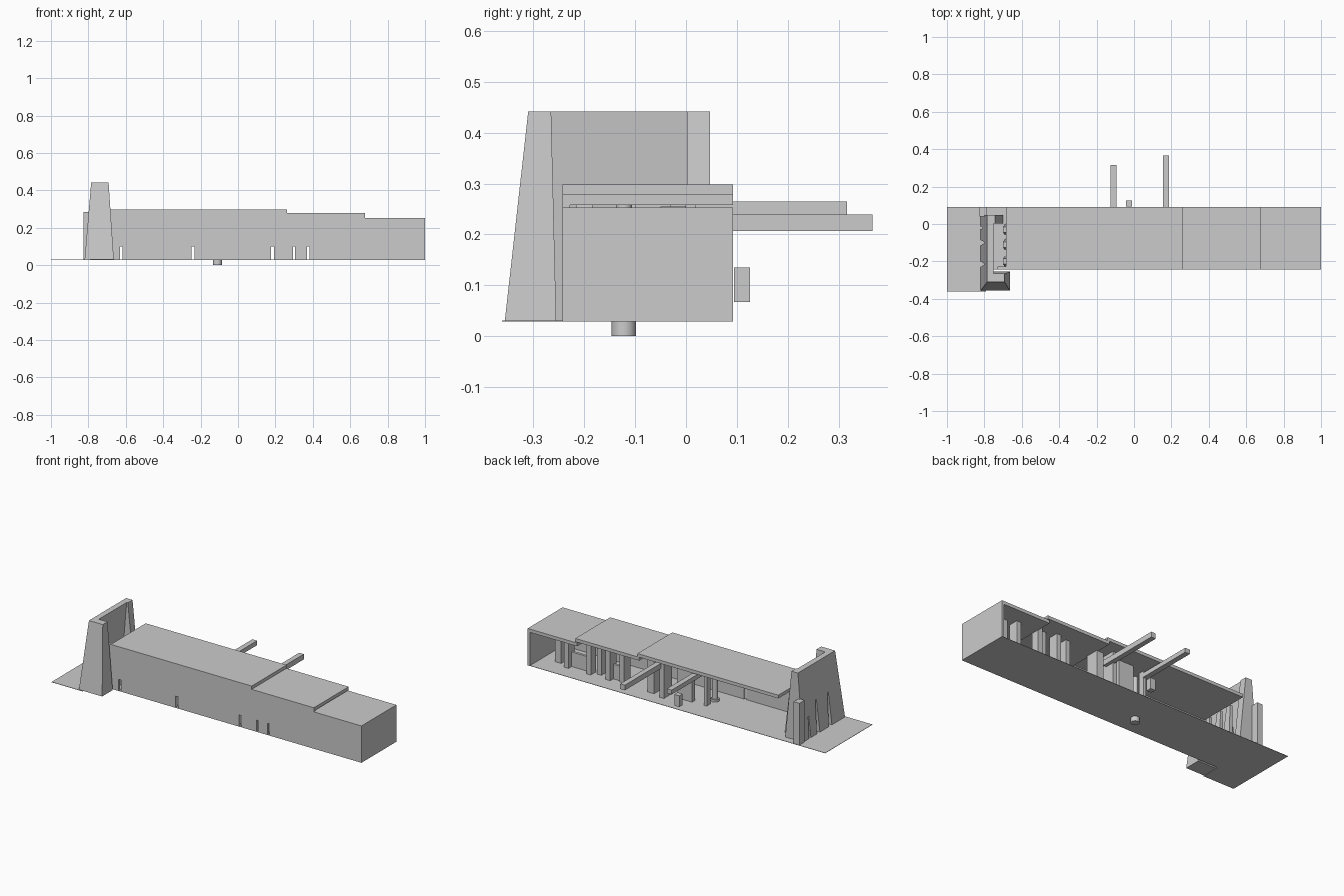
import bpy, bmesh, math

if "Cube" in bpy.data.objects:
    bpy.data.objects.remove(bpy.data.objects["Cube"])

Z0 = 0.03          # ground level
ZT = 0.442         # tower top


def finish(name, bm):
    bmesh.ops.recalc_face_normals(bm, faces=bm.faces)
    me = bpy.data.meshes.new(name)
    bm.to_mesh(me)
    bm.free()
    ob = bpy.data.objects.new(name, me)
    bpy.context.collection.objects.link(ob)
    return ob


def loft(name, low, high):
    """Solid between two matching point loops."""
    bm = bmesh.new()
    a = [bm.verts.new(p) for p in low]
    b = [bm.verts.new(p) for p in high]
    bm.faces.new(a[::-1])
    bm.faces.new(b)
    n = len(a)
    for i in range(n):
        j = (i + 1) % n
        bm.faces.new((a[i], a[j], b[j], b[i]))
    return finish(name, bm)


def rect(x0, x1, y0, y1, z):
    return [(x0, y0, z), (x1, y0, z), (x1, y1, z), (x0, y1, z)]


def box(name, x0, x1, y0, y1, z0, z1):
    return loft(name, rect(x0, x1, y0, y1, z0), rect(x0, x1, y0, y1, z1))


def notched_base(slots):
    """Bottom edge running left to right with notches (centre, width, height)."""
    pts = []
    for c, w, h, taper in slots:
        pts += [(c - w / 2, Z0), (c - w / 2 * taper, h),
                (c + w / 2 * taper, h), (c + w / 2, Z0)]
    return pts


def cylinder(name, x, y, r0, r1, z0, z1, n=32):
    def ring(r, z):
        return [(x + r * math.cos(2 * math.pi * i / n),
                 y + r * math.sin(2 * math.pi * i / n), z) for i in range(n)]
    ob = loft(name, ring(r0, z0), ring(r1, z1))
    bpy.context.view_layer.objects.active = ob
    ob.select_set(True)
    bpy.ops.object.shade_smooth_by_angle()
    ob.select_set(False)


# L-shaped ground sheet
ground = [(-1, -0.362), (-0.79, -0.362), (-0.79, -0.243), (1, -0.243), (1, 0.092), (-1, 0.092)]
loft("ground", [(x, y, Z0 - 0.001) for x, y in ground], [(x, y, Z0 + 0.001) for x, y in ground])

# Front wall with stepped top and slots along the foot
slots = [(-0.625, 0.014, 0.10, 1), (-0.24, 0.017, 0.10, 1), (0.185, 0.017, 0.10, 1),
         (0.30, 0.012, 0.10, 1), (0.375, 0.012, 0.10, 1)]
wall = [(-0.73, Z0)] + notched_base(slots) + [
    (1, Z0), (1, 0.253), (0.68, 0.253), (0.68, 0.278), (0.262, 0.278), (0.262, 0.298), (-0.73, 0.298)]
loft("front_wall", [(x, -0.243, z) for x, z in wall], [(x, -0.228, z) for x, z in wall])

# End wall and three stepped roof slabs
box("end_wall", 0.985, 1, -0.243, 0.092, Z0, 0.253)
for i, (x0, x1, z) in enumerate([(-0.685, 0.262, 0.298), (0.25, 0.68, 0.278), (0.668, 1, 0.253)]):
    box(f"roof_{i + 1}", x0, x1, -0.243, 0.092, z - 0.02, z)

# Interior piers and partitions: x0, x1, y0, y1, top
piers = [(0.86, 0.90, -0.06, -0.03, 0.235), (0.79, 0.82, -0.06, 0.0, 0.235),
         (0.64, 0.67, -0.05, 0.0, 0.255), (0.59, 0.62, -0.10, -0.03, 0.258),
         (0.51, 0.54, -0.06, 0.0, 0.258), (0.43, 0.46, -0.08, -0.02, 0.258),
         (0.215, 0.26, -0.08, 0.0, 0.258), (0.135, 0.165, -0.06, 0.02, 0.278),
         (-0.02, 0.08, -0.06, -0.03, 0.278), (-0.115, -0.095, -0.07, -0.035, 0.278)]
for i, (x0, x1, y0, y1, z) in enumerate(piers):
    box(f"pier_{i + 1}", x0, x1, y0, y1, Z0, z)
for i, (x0, x1) in enumerate([(0.67, 0.79), (0.46, 0.51)]):
    box(f"low_partition_{i + 1}", x0, x1, -0.045, -0.03, Z0, 0.12)

# Projecting beams
box("long_beam", 0.155, 0.186, -0.035, 0.366, 0.207, 0.239)
box("short_beam", -0.125, -0.093, -0.04, 0.316, 0.238, 0.265)

# Small stacked blocks at the open side
box("lower_block", -0.043, -0.01, 0.094, 0.126, 0.067, 0.101)
box("upper_block", -0.043, -0.01, 0.094, 0.126, 0.101, 0.135)

# Round column with its foot below ground
cylinder("column_foot", -0.11, -0.122, 0.024, 0.024, 0, 0.045)
cylinder("column", -0.11, -0.122, 0.016, 0.016, 0.045, 0.28)

# Tower: battered front leg
loft("tower_front", rect(-0.82, -0.664, -0.356, -0.255, Z0), rect(-0.785, -0.692, -0.31, -0.265, ZT))

# Tower: leaning side wall with tapered slots
side = [(-0.356, Z0)] + notched_base([(-0.215, 0.03, 0.23, 0.3), (-0.10, 0.03, 0.23, 0.3),
                                      (-0.02, 0.016, 0.16, 0.4)])
side += [(0.047, Z0), (0.047, ZT), (-0.31, ZT)]


def lean(a, b):
    return [(a + (b - a) * (z - Z0) / (ZT - Z0), y, z) for y, z in side]


loft("tower_side", lean(-0.82, -0.785), lean(-0.785, -0.75))

# Tower: back return and narrow pier behind it
loft("tower_back", rect(-0.82, -0.70, 0.002, 0.047, Z0), rect(-0.785, -0.742, 0.002, 0.047, ZT))
box("tower_pier", -0.825, -0.787, 0.04, 0.09, Z0, 0.285)

# Inner tapered ribs between tower and hall
for i, y in enumerate((-0.20, -0.11, -0.03)):
    loft(f"tower_rib_{i + 1}", rect(-0.69, -0.664, y - 0.03, y + 0.03, Z0),
         rect(-0.70, -0.685, y - 0.015, y + 0.015, 0.28))
